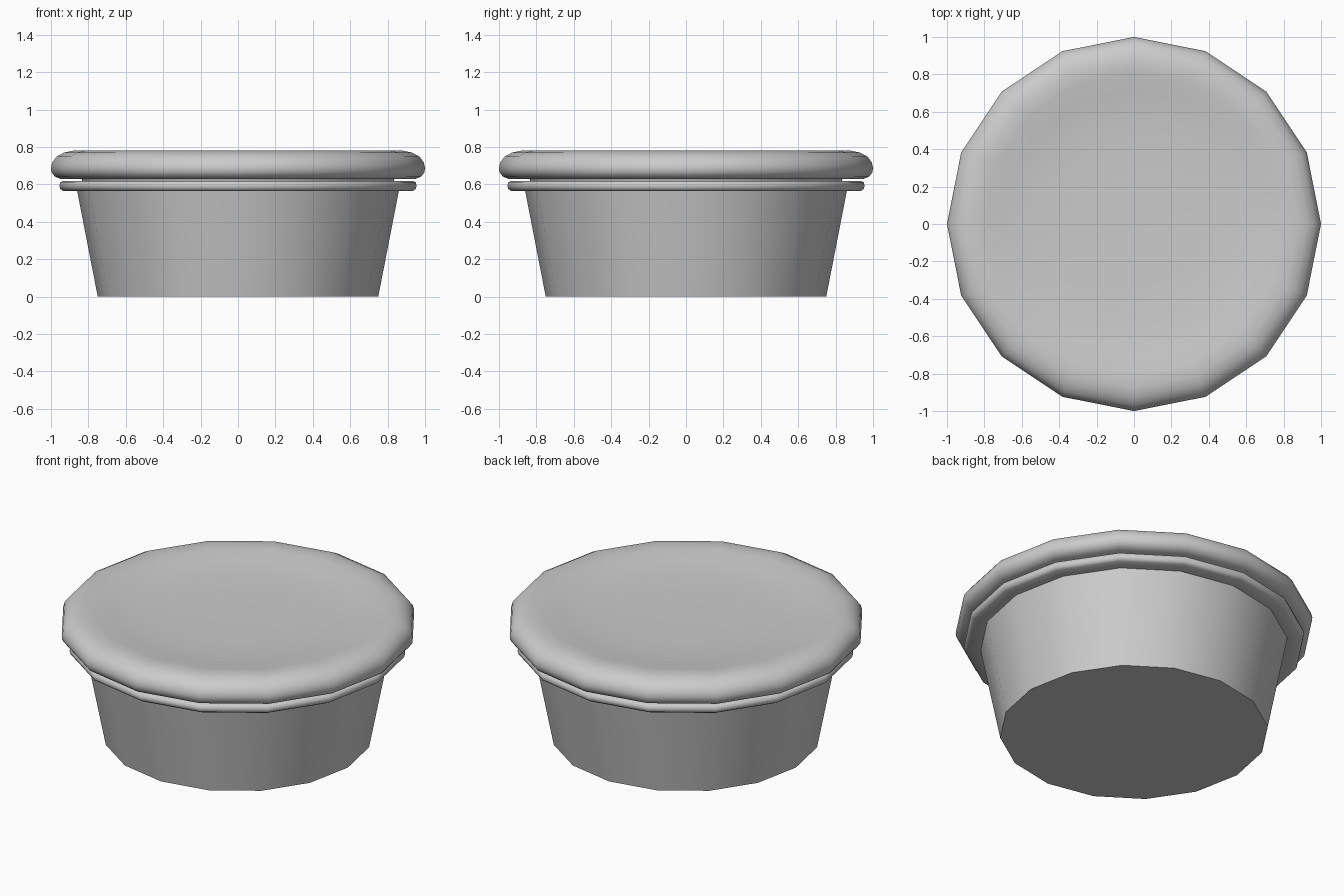
import bpy
import bmesh
import math

SIDES = 16

if "Cube" in bpy.data.objects:
    bpy.data.objects.remove(bpy.data.objects["Cube"], do_unlink=True)

# One plain grey for the whole container
grey = bpy.data.materials.new("grey")
GREY = (0.6, 0.6, 0.6, 1)
grey.diffuse_color = GREY
grey.use_nodes = True
grey.node_tree.nodes["Principled BSDF"].inputs["Base Color"].default_value = GREY


def lathe(name, profile):
    """Turn a (radius, height) profile around z and cap both ends."""
    bm = bmesh.new()
    rings = []
    for r, z in profile:
        if r == 0:
            rings.append([bm.verts.new((0, 0, z))] * SIDES)
        else:
            angles = [math.tau * i / SIDES for i in range(SIDES)]
            rings.append([bm.verts.new((r * math.cos(a), r * math.sin(a), z)) for a in angles])
    for low, high in zip(rings, rings[1:]):
        for i in range(SIDES):
            j = (i + 1) % SIDES
            corners = list(dict.fromkeys((low[i], low[j], high[j], high[i])))
            bm.faces.new(corners)
    for ring in (rings[0], rings[-1]):
        if len(set(ring)) > 1:
            bm.faces.new(ring)
    bmesh.ops.recalc_face_normals(bm, faces=bm.faces)
    mesh = bpy.data.meshes.new(name)
    bm.to_mesh(mesh)
    bm.free()
    mesh.materials.append(grey)
    obj = bpy.data.objects.new(name, mesh)
    bpy.context.collection.objects.link(obj)
    bpy.ops.object.select_all(action="DESELECT")
    obj.select_set(True)
    bpy.context.view_layer.objects.active = obj
    bpy.ops.object.shade_smooth_by_angle(angle=math.radians(50))
    return obj


# Tapered pot with a rolled rim and a hollow inside
lathe("pot", [
    (0.75, 0), (0.86, 0.565),
    (0.935, 0.565), (0.95, 0.575), (0.955, 0.592), (0.95, 0.61), (0.935, 0.618),
    (0.84, 0.618), (0.73, 0.03),
])

# Rounded lid with a dished top and a plug that fits into the pot
lathe("lid", [
    (0.82, 0.58), (0.836, 0.629),
    (0.95, 0.629), (0.98, 0.642), (0.997, 0.665), (1.0, 0.69),
    (0.992, 0.72), (0.97, 0.748), (0.93, 0.77), (0.88, 0.78),
    (0.81, 0.776), (0.7, 0.758), (0.56, 0.745), (0.35, 0.74), (0, 0.738),
])
